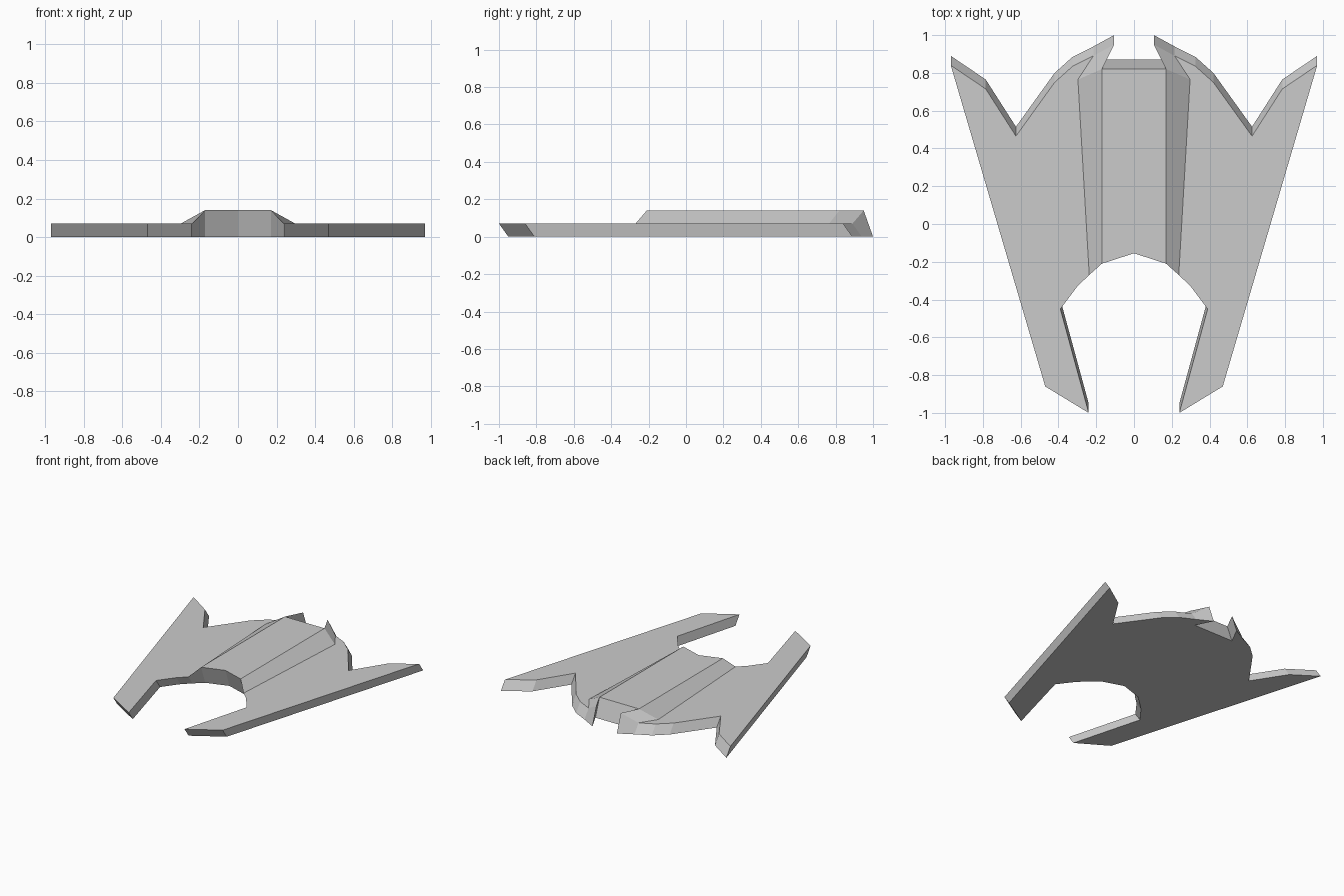
import bpy, bmesh

if "Cube" in bpy.data.objects:
    bpy.data.objects.remove(bpy.data.objects["Cube"])

LOW, HIGH, SLANT = 0.07, 0.14, 0.05

# Right half of the upper rim, counter-clockwise from front centre to rear centre
rim = [
    (0, -.155, HIGH), (.17, -.21, HIGH),                    # cockpit notch
    (.237, -.27, LOW), (.30, -.33, LOW), (.39, -.45, LOW),
    (.24, -1, LOW), (.47, -.86, LOW),                       # front prong
    (.97, .84, LOW), (.785, .715, LOW), (.625, .465, LOW),  # wing tip
    (.42, .75, LOW), (.325, .835, LOW), (.215, .89, LOW),
    (.105, .95, HIGH), (.17, .82, HIGH), (0, .82, HIGH),    # tail fin and rear
]

bm = bmesh.new()
top = [bm.verts.new(p) for p in rim]
bottom = [bm.verts.new((x, y + SLANT, 0)) for x, y, z in rim]
corner = bm.verts.new((.297, .765, LOW))   # rear foot of the raised deck

# Flat wing, sloped shoulders, raised deck and underside
bm.faces.new(top[2:13] + [corner])
bm.faces.new([top[1], top[2], corner, top[14]])
bm.faces.new([top[14], corner, top[12], top[13]])
bm.faces.new([top[0], top[1], top[14], top[15]])
bm.faces.new(bottom[::-1])

# Slanted side walls
for i in range(len(rim) - 1):
    bm.faces.new([bottom[i], bottom[i + 1], top[i + 1], top[i]])

mesh = bpy.data.meshes.new("winged_hull")
bm.to_mesh(mesh)
bm.free()
hull = bpy.data.objects.new("winged_hull", mesh)
bpy.context.collection.objects.link(hull)

# Left half
mirror = hull.modifiers.new("mirror", 'MIRROR')
mirror.use_clip = True
mirror.merge_threshold = 0.001
